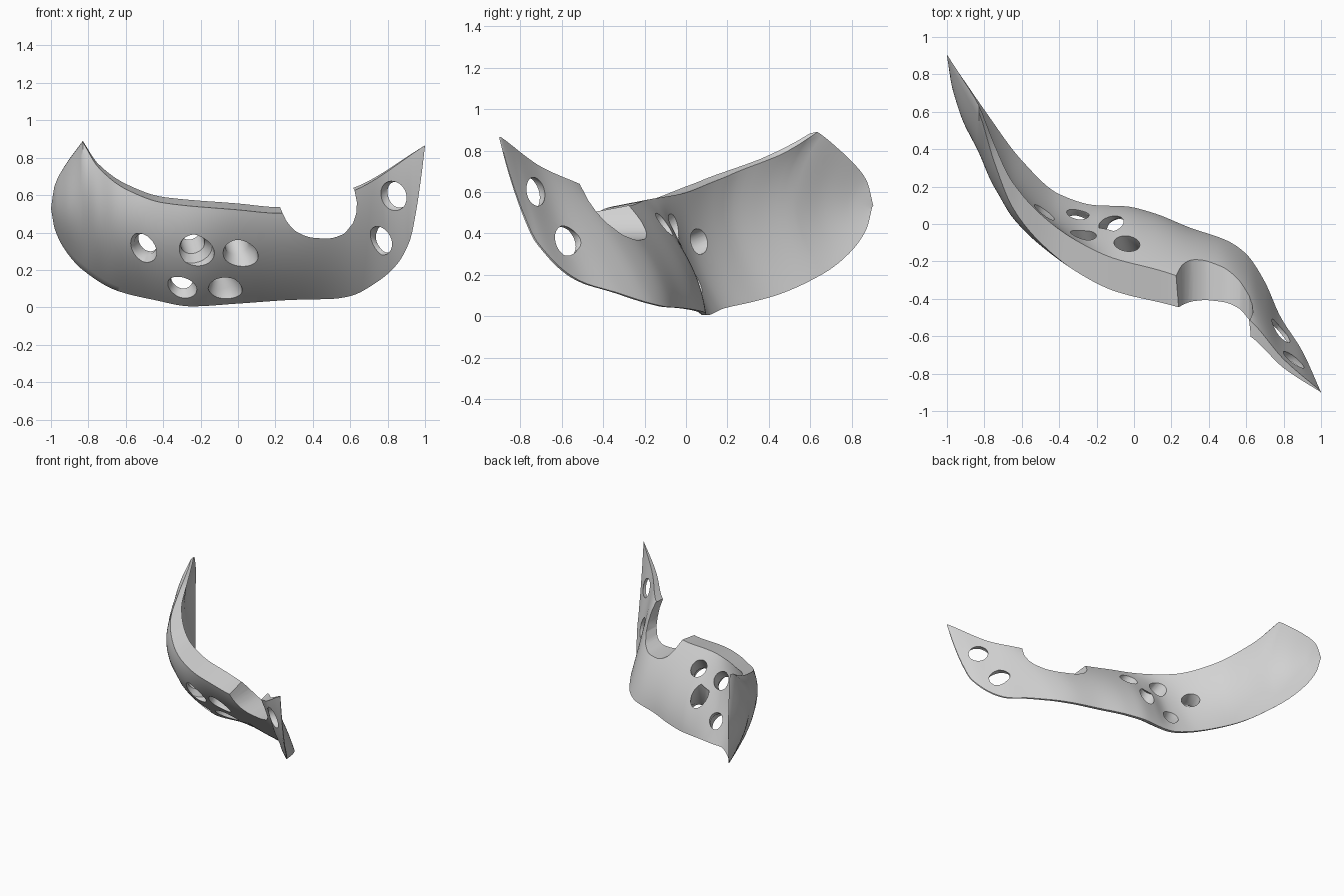
import bpy, bmesh, math
from mathutils import Vector

if "Cube" in bpy.data.objects:
    bpy.data.objects.remove(bpy.data.objects["Cube"], do_unlink=True)


def spline(points):
    """Smooth monotone curve through the points, as a function of x."""
    xs, ys = zip(*points)
    n = len(xs)
    d = [(ys[i + 1] - ys[i]) / (xs[i + 1] - xs[i]) for i in range(n - 1)]
    m = [d[0]] + [2 * a * b / (a + b) if a * b > 0 else 0 for a, b in zip(d, d[1:])] + [d[-1]]

    def value(x):
        i = 0
        while i < n - 2 and x > xs[i + 1]:
            i += 1
        h = xs[i + 1] - xs[i]
        t = (x - xs[i]) / h
        return (ys[i] * (1 + 2 * t) * (1 - t) ** 2 + ys[i + 1] * t * t * (3 - 2 * t)
                + h * t * (1 - t) * (m[i] * (1 - t) - m[i + 1] * t))
    return value


# Outline of the plate, height along x
TIP = -0.83
bottom_z = spline([(-1, .53), (-.98, .42), (-.92, .3), (-.83, .2), (-.65, .09), (-.45, .04),
                   (-.25, .005), (0, .02), (.3, .04), (.5, .045), (.6, .06), (.75, .14),
                   (.85, .23), (.92, .36), (.95, .5), (.98, .7), (1, .865)])
end_z = spline([(-1, .53), (-.98, .65), (-.93, .75), (TIP, .89)])
rim_z = spline([(TIP, .89), (-.75, .77), (-.6, .66), (-.4, .59), (0, .555), (.23, .535),
                (.62, .64), (1, .866)])

# Depth of the lower edge and the upper rim, bowing of both faces and rim thickness
bottom_y = spline([(-1, .9), (-.9, .755), (-.8, .61), (-.6, .34), (-.4, .16), (-.2, .1),
                   (-.05, .095), (.1, .06), (.3, -.02), (.5, -.09), (.6, -.16), (.7, -.31),
                   (.78, -.49), (.9, -.68), (1, -.9)])
rim_y = spline([(-1, .9), (-.9, .73), (TIP, .6), (-.75, .34), (-.65, .09), (-.5, -.1),
                (-.3, -.26), (-.1, -.36), (.22, -.44), (.45, -.52), (.62, -.6), (.8, -.77), (1, -.9)])
front_bow = spline([(-1, 0), (-.97, .13), (-.9, .22), (-.8, .24), (-.7, .19), (-.6, .15),
                    (-.4, .1), (0, .07), (.5, .05), (.8, .03), (1, 0)])
back_bow = spline([(-1, 0), (-.97, .07), (-.9, .12), (-.8, .13), (-.6, .08), (-.5, .06),
                   (-.3, .02), (-.15, -.04), (0, -.06), (.45, -.05), (.62, -.02), (.76, .01), (1, 0)])
rim_depth = spline([(-1, 0), (TIP, .03), (-.75, .09), (-.6, .14), (0, .17), (.23, .16),
                    (.62, .08), (1, 0)])


def top_z(x):
    return end_z(x) if x < TIP else rim_z(x)


def surface(x, v, back):
    """Point on the front or back face; v runs from lower edge to rim."""
    y0, y1, lift = bottom_y(x), rim_y(x), top_z(x)
    if back:
        y1 += rim_depth(x) + 0.005
        arch = back_bow(x)
    else:
        y0 -= 0.02 * (1 - x ** 4) + 0.003
        lift -= 0.2 * rim_depth(x)
        arch = front_bow(x)
    z0 = bottom_z(x)
    return Vector((x, y0 + (y1 - y0) * v - arch * 4 * v * (1 - v), z0 + (lift - z0) * v))


def finish(name, bm):
    """Link a closed mesh with its faces pointing outward."""
    bm.normal_update()
    bmesh.ops.recalc_face_normals(bm, faces=bm.faces)
    if bm.calc_volume(signed=True) < 0:
        bmesh.ops.reverse_faces(bm, faces=bm.faces)
    mesh = bpy.data.meshes.new(name)
    bm.to_mesh(mesh)
    bm.free()
    ob = bpy.data.objects.new(name, mesh)
    bpy.context.scene.collection.objects.link(ob)
    return ob


def bridge(bm, rings):
    """Skin closed rings of vertices."""
    for a, b in zip(rings, rings[1:]):
        for k in range(len(a)):
            n = (k + 1) % len(a)
            bm.faces.new((a[k], a[n], b[n], b[k]))


def fan(bm, ring, point):
    """Close a ring with triangles meeting at one point."""
    middle = bm.verts.new(point)
    for k in range(len(ring)):
        bm.faces.new((ring[k], ring[(k + 1) % len(ring)], middle))


# Curved plate: a closed loop of points at each station, drawn to a point at both ends
ROWS, COLS = 22, 110
stations = [-math.cos(math.pi * i / COLS) for i in range(1, COLS)]
near = min(range(len(stations)), key=lambda i: abs(stations[i] - TIP))
stations[near] = TIP
bm = bmesh.new()
loops = []
for x in stations:
    ring = [surface(x, j / ROWS, False) for j in range(ROWS + 1)]
    ring += [surface(x, j / ROWS, True) for j in range(ROWS, -1, -1)]
    loops.append([bm.verts.new(p) for p in ring])
bridge(bm, loops)
fan(bm, loops[0], (-1, .9, .53))
fan(bm, loops[-1], (1, -.9, .866))
plate = finish("curved_plate", bm)


def cut(cutter):
    cutter.hide_render = True
    mod = plate.modifiers.new(cutter.name, "BOOLEAN")
    mod.operation = "DIFFERENCE"
    mod.solver = "MANIFOLD"
    mod.object = cutter


# Rounded notch in the rim
bm = bmesh.new()
arc = spline([(.225, .535), (.26, .46), (.32, .4), (.4, .372), (.48, .368), (.56, .39), (.615, .45)])
edge = [(.21, .9)] + [(.225 + .39 * i / 24, arc(.225 + .39 * i / 24)) for i in range(25)]
edge += [(.632, .5), (.636, .56), (.622, .63), (.58, .68), (.5, .9)]
ends = [[bm.verts.new((x, y, z)) for x, z in edge] for y in (-1, .4)]
bridge(bm, ends)
for ring in ends:
    fan(bm, ring, (.43, ring[0].co.y, .6))
cut(finish("notch_cutter", bm))


def screw_hole(name, x, z, leave, bore, seat):
    """Bore from the front face to a point on the back, with a wider seat at the front."""
    v = (z - bottom_z(x)) / (top_z(x) - bottom_z(x))
    start = surface(x, v, False)
    axis = start - Vector(leave)
    turn = axis.to_track_quat("Z", "Y").to_matrix()
    bm = bmesh.new()
    angles = [math.tau * k / 32 for k in range(32)]
    steps = [(bore, -axis.length - .1), (bore, -.06), (seat, -.02), (seat, .1)]
    rings = [[bm.verts.new(start + turn @ Vector((r * math.cos(a), r * math.sin(a), h)))
              for a in angles] for r, h in steps]
    bridge(bm, rings)
    for ring, h in ((rings[0], steps[0][1]), (rings[-1], steps[-1][1])):
        fan(bm, ring, start + turn @ Vector((0, 0, h)))
    cut(finish(name, bm))


holes = [(-.51, .33, (-.48, .06, .36), .062, .085), (-.23, .32, (-.27, -.055, .43), .065, .098),
         (.01, .305, (-.04, -.1, .45), .065, .092), (-.3, .11, (-.3, .04, .15), .06, .08),
         (-.07, .11, (-.11, -.01, .25), .062, .088), (.83, .6, (.86, -.71, .62), .055, .08),
         (.76, .36, (.78, -.55, .365), .055, .08)]
for number, hole in enumerate(holes):
    screw_hole(f"screw_hole_cutter_{number}", *hole)

# Plain grey metal
grey = bpy.data.materials.new("brushed_grey")
grey.use_nodes = True
tone = (0.65, 0.65, 0.65, 1)
grey.diffuse_color = tone
grey.node_tree.nodes["Principled BSDF"].inputs["Base Color"].default_value = tone
plate.data.materials.append(grey)

# Apply the cuts, remove the cutters and shade smooth with crisp edges
bpy.context.view_layer.update()
result = bpy.data.meshes.new_from_object(plate.evaluated_get(bpy.context.evaluated_depsgraph_get()))
cutters = [m.object for m in plate.modifiers]
plate.modifiers.clear()
plate.data = result
for cutter in cutters:
    bpy.data.objects.remove(cutter, do_unlink=True)
bpy.ops.object.select_all(action="DESELECT")
plate.select_set(True)
bpy.context.view_layer.objects.active = plate
bpy.ops.object.shade_smooth_by_angle(angle=math.radians(35))
